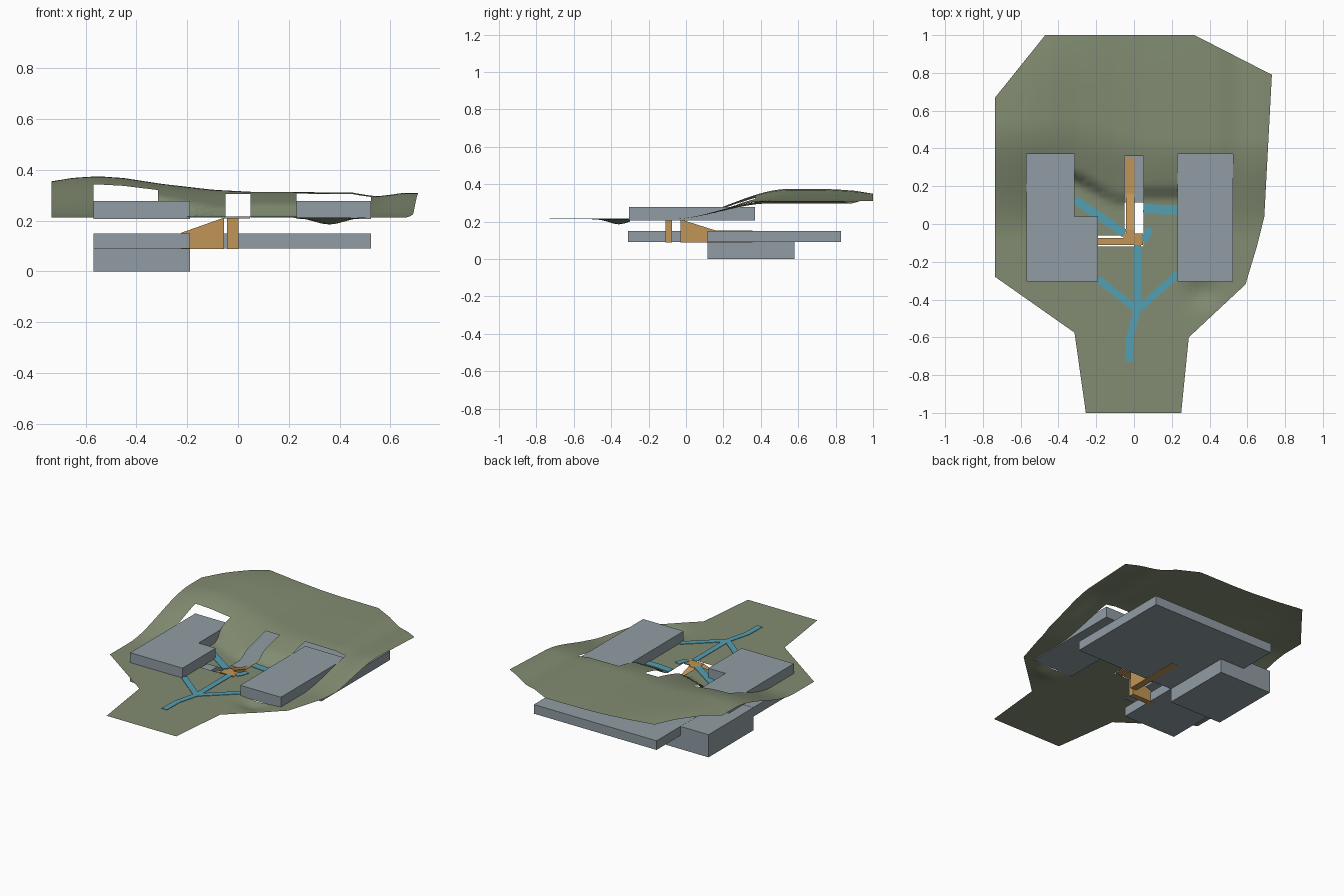
import bpy, bmesh, math
from mathutils import Vector

if "Cube" in bpy.data.objects:
    bpy.data.objects.remove(bpy.data.objects["Cube"])


def material(name, rgb):
    m = bpy.data.materials.new(name)
    m.diffuse_color = (*rgb, 1)
    m.use_nodes = True
    m.node_tree.nodes["Principled BSDF"].inputs["Base Color"].default_value = m.diffuse_color
    return m


GREEN = material("grass green", (0.225, 0.265, 0.168))
GREY = material("concrete grey", (0.285, 0.335, 0.37))
ORANGE = material("ramp orange", (0.53, 0.30, 0.095))
BLUE = material("path blue", (0.09, 0.35, 0.445))


def finish(name, bm, mat):
    me = bpy.data.meshes.new(name)
    bm.to_mesh(me)
    bm.free()
    me.materials.append(mat)
    ob = bpy.data.objects.new(name, me)
    bpy.context.collection.objects.link(ob)
    return ob


def prism(name, pts, offset, mat):
    """Extrude a planar outline by an offset vector."""
    bm = bmesh.new()
    f = bm.faces.new([bm.verts.new(p) for p in pts])
    r = bmesh.ops.extrude_face_region(bm, geom=[f])
    vs = [g for g in r["geom"] if isinstance(g, bmesh.types.BMVert)]
    bmesh.ops.translate(bm, verts=vs, vec=offset)
    bmesh.ops.recalc_face_normals(bm, faces=bm.faces)
    return finish(name, bm, mat)


def block(name, x0, x1, y0, y1, z0, z1, mat=GREY):
    pts = [(x0, y0, z0), (x1, y0, z0), (x1, y1, z0), (x0, y1, z0)]
    return prism(name, pts, (0, 0, z1 - z0), mat)


def lerp(table, x):
    if x <= table[0][0]:
        return table[0][1]
    for (a, u), (b, v) in zip(table, table[1:]):
        if x <= b:
            return u + (v - u) * (x - a) / (b - a)
    return table[-1][1]


def smooth(a, b, t):
    t = min(max((t - a) / (b - a), 0), 1)
    return t * t * (3 - 2 * t)


# Terrain: ridge height across x, rising from a flat forecourt
BASE = 0.213
RIDGE = [(-0.735, 0.355), (-0.65, 0.369), (-0.55, 0.375), (-0.45, 0.368), (-0.3, 0.345),
         (-0.1, 0.322), (0.05, 0.314), (0.45, 0.311), (0.5, 0.302), (0.55, 0.296),
         (0.6, 0.302), (0.65, 0.31), (0.73, 0.31)]
STEP = [(-0.315, 0.215), (-0.1, 0.09), (0.0, 0.09), (0.05, 0.125), (0.23, 0.125)]


def height(x, y):
    top = lerp(RIDGE, x)
    end = lerp([(-0.3, 0.55), (0.1, 0.45)], x)
    z = BASE + (top - BASE) * smooth(-0.08, end, y)
    if y > 0.7:
        z -= max(top - 0.31, 0) * 0.35 * ((y - 0.7) / 0.3) ** 2
    if -0.316 < x < 0.231:  # courtyard floor with a steep bank behind
        s = lerp(STEP, x)
        z = BASE + (z - BASE) * smooth(s, s + 0.07, y)
    # hollow at the front right
    z -= 0.028 * math.exp(-((x - 0.36) / 0.08) ** 2 - ((y + 0.36) / 0.07) ** 2)
    return z


# Openings cut for buildings, shaft and side ramp: x0, x1, y0, y1
HOLES = [(-0.57, -0.315, -0.30, 0.37), (-0.315, -0.19, -0.30, 0.04),
         (0.23, 0.525, -0.30, 0.37), (-0.05, 0.05, -0.12, 0.36),
         (-0.19, -0.05, -0.12, -0.06)]
OUTLINE = [(-0.255, -1), (0.25, -1), (0.29, -0.6), (0.59, -0.32), (0.65, -0.12), (0.69, 0.04),
           (0.73, 0.79), (0.32, 1), (-0.47, 1), (-0.735, 0.67), (-0.735, -0.28), (-0.315, -0.575)]

bm = bmesh.new()
bm.faces.new([bm.verts.new((x, y, 0)) for x, y in OUTLINE])
xs = {round(-0.72 + 0.03 * i, 3) for i in range(49)} | {v for h in HOLES for v in h[:2]}
ys = {round(-0.96 + 0.03 * i, 3) for i in range(66)} | {v for h in HOLES for v in h[2:]}
for axis, cuts in ((0, xs), (1, ys)):
    for c in sorted(cuts):
        co, no = Vector(), Vector()
        co[axis], no[axis] = c, 1
        bmesh.ops.bisect_plane(bm, geom=bm.verts[:] + bm.edges[:] + bm.faces[:],
                               dist=1e-5, plane_co=co, plane_no=no)
inside = []
for f in bm.faces:
    c = f.calc_center_median()
    if any(h[0] < c.x < h[1] and h[2] < c.y < h[3] for h in HOLES):
        inside.append(f)
bmesh.ops.delete(bm, geom=inside, context='FACES')
for v in bm.verts:
    v.co.z = height(v.co.x, v.co.y)
for f in bm.faces:
    f.smooth = True
    f.normal_update()
    if f.normal.z < 0:
        f.normal_flip()
finish("terrain", bm, GREEN)

# Upper buildings
L = [(-0.57, -0.305), (-0.19, -0.305), (-0.19, 0.04), (-0.315, 0.04), (-0.315, 0.37), (-0.57, 0.37)]
prism("upper_left_building", [(x, y, 0.207) for x, y in L], (0, 0, 0.071), GREY)
block("upper_right_building", 0.23, 0.525, -0.305, 0.37, 0.207, 0.278)

# Buried levels
block("middle_left_level", -0.57, -0.19, -0.31, 0.115, 0.09, 0.15)
block("middle_rear_level", -0.367, 0.525, 0.115, 0.83, 0.09, 0.15)
block("lower_left_level", -0.57, -0.19, 0.115, 0.58, 0.0, 0.149)

# Ramps leading down from the landing
prism("rear_ramp", [(-0.043, y, z) for y, z in
                    ((-0.03, 0.089), (-0.03, 0.212), (0.16, 0.152), (0.355, 0.152), (0.355, 0.089))],
      (0.045, 0, 0), ORANGE)
prism("side_ramp", [(x, -0.11, z) for x, z in
                    ((-0.055, 0.089), (-0.055, 0.212), (-0.225, 0.152), (-0.225, 0.089))],
      (0, 0.036, 0), ORANGE)
block("ramp_landing", -0.055, 0.048, -0.11, -0.05, 0.208, 0.214, ORANGE)
block("landing_link", -0.043, 0.002, -0.05, -0.03, 0.208, 0.214, ORANGE)


# Footpaths as flat ribbons with mitred bends
def path(name, pts, width=0.038):
    pts = [Vector(p) for p in pts]
    left, right = [], []
    for i, p in enumerate(pts):
        a = (p - pts[i - 1]).normalized() if i else None
        b = (pts[i + 1] - p).normalized() if i < len(pts) - 1 else None
        d = ((a or b) + (b or a)).normalized()
        n = Vector((-d.y, d.x)) * width / 2
        left.append(p + n)
        right.append(p - n)
    prism(name, [(q.x, q.y, 0.214) for q in left + right[::-1]], (0, 0, 0.003), BLUE)


path("entrance_path", [(-0.025, -0.73), (-0.022, -0.6), (0.018, -0.45), (0.018, -0.11)])
path("left_path", [(0.01, -0.45), (-0.19, -0.29)])
path("right_path", [(0.025, -0.45), (0.23, -0.265)])
path("courtyard_left_path", [(-0.05, -0.05), (-0.315, 0.13)], 0.045)
path("courtyard_right_path", [(0.05, 0.085), (0.15, 0.075), (0.23, 0.075)], 0.05)
path("landing_path", [(0.05, -0.09), (0.07, -0.06), (0.08, -0.02)])
